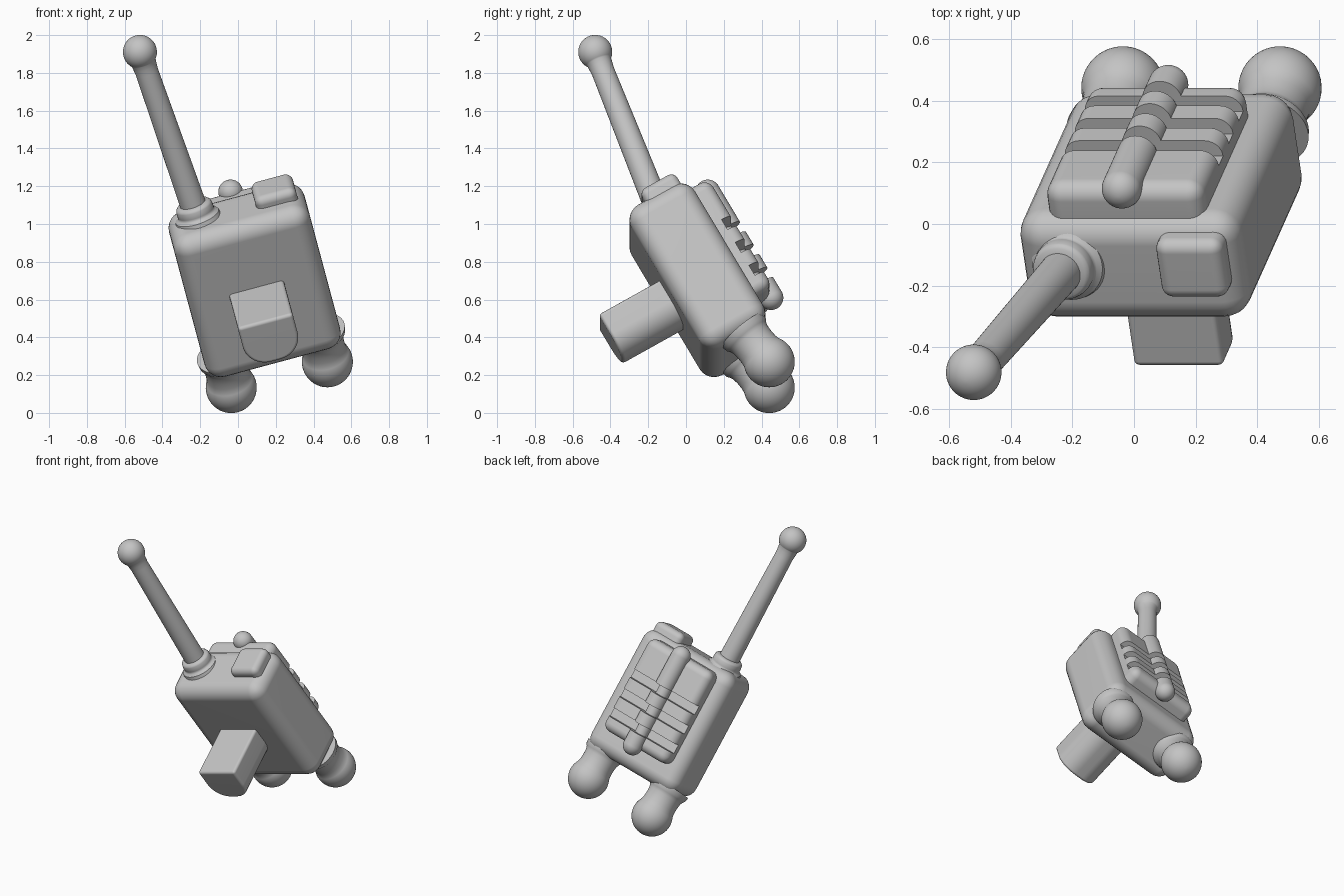
import bpy, bmesh
from math import radians, sin, cos, pi
from mathutils import Matrix, Vector

if "Cube" in bpy.data.objects:
    bpy.data.objects.remove(bpy.data.objects["Cube"])

# The radio is modelled upright, then leaned as a whole
LEAN = Matrix.Rotation(radians(-15), 4, 'Y') @ Matrix.Rotation(radians(30), 4, 'X')
MID = 0.265

grey = bpy.data.materials.new("plain grey")
grey.use_nodes = True
grey.diffuse_color = (0.55, 0.55, 0.55, 1)
grey.node_tree.nodes["Principled BSDF"].inputs["Base Color"].default_value = (0.55, 0.55, 0.55, 1)


def make(name, bm):
    bmesh.ops.recalc_face_normals(bm, faces=bm.faces)
    mesh = bpy.data.meshes.new(name)
    bm.to_mesh(mesh)
    bm.free()
    ob = bpy.data.objects.new(name, mesh)
    bpy.context.collection.objects.link(ob)
    mesh.materials.append(grey)
    return ob


def finish(ob, angle=38):
    """Bake modifiers, smooth the shading and lean the part."""
    graph = bpy.context.evaluated_depsgraph_get()
    mesh = bpy.data.meshes.new_from_object(ob.evaluated_get(graph))
    ob.modifiers.clear()
    ob.data = mesh
    mesh.shade_smooth()
    mesh.set_sharp_from_angle(angle=radians(angle))
    mod = ob.modifiers.new("even_normals", 'WEIGHTED_NORMAL')
    mod.keep_sharp = True
    ob.matrix_world = LEAN
    return ob


def add_box(bm, lo, hi):
    lo, hi = Vector(lo), Vector(hi)
    size = hi - lo
    bmesh.ops.create_cube(bm, size=1, matrix=Matrix.Translation((lo + hi) / 2)
                          @ Matrix.Diagonal((*size, 1)))


def bevel(ob, width, segments=6):
    mod = ob.modifiers.new("round_edges", 'BEVEL')
    mod.width, mod.segments = width, segments
    mod.limit_method, mod.angle_limit = 'ANGLE', radians(40)


def rounded_box(name, lo, hi, width):
    bm = bmesh.new()
    add_box(bm, lo, hi)
    ob = make(name, bm)
    bevel(ob, width)
    return ob


def arc(centre, radius, start, end, steps=14):
    """Profile points (distance along axis, radius) on a circle."""
    angles = [radians(start + (end - start) * i / steps) for i in range(steps + 1)]
    return [(centre + radius * sin(a), max(radius * cos(a), 0)) for a in angles]


def lathe(name, start, end, profile, sides=48):
    """Round part: profile turned about the line from start to end."""
    start, end = Vector(start), Vector(end)
    turn = (end - start).to_track_quat('Z', 'Y').to_matrix().to_4x4()
    bm = bmesh.new()
    verts = [bm.verts.new((r, 0, s)) for s, r in profile]
    edges = [bm.edges.new(pair) for pair in zip(verts, verts[1:])]
    bmesh.ops.spin(bm, geom=verts + edges, axis=(0, 0, 1), cent=(0, 0, 0),
                   angle=2 * pi, steps=sides, use_merge=True)
    bmesh.ops.remove_doubles(bm, verts=bm.verts, dist=0.0002)
    bmesh.ops.transform(bm, matrix=Matrix.Translation(start) @ turn, verts=bm.verts)
    return make(name, bm)


def capsule(name, start, end, radius):
    length = (Vector(end) - Vector(start)).length
    return lathe(name, start, end, arc(0, radius, -90, 0) + arc(length, radius, 0, 90))


# Main case and push button on top
finish(rounded_box("case", (-0.105, 0.185, 0.09), (0.638, 0.575, 0.985), 0.09))
finish(rounded_box("top_button", (0.375, 0.315, 0.9), (0.6, 0.53, 1.045), 0.04))

# Raised back panel and its central bar, both cut by cross grooves
panel = rounded_box("back_panel", (0, 0.5, 0.255), (0.53, 0.68, 0.94), 0.055)
bar = capsule("back_bar", (MID, 0.67, 0.26), (MID, 0.67, 0.93), 0.065)
bm = bmesh.new()
for i in range(3):
    base = 0.348 + 0.145 * i
    add_box(bm, (-0.2, 0.622, base), (0.8, 0.9, base + 0.063))
cutter = make("groove_cutter", bm)
cutter.hide_render = True
cutter.hide_set(True)
for ob in (panel, bar):
    mod = ob.modifiers.new("grooves", 'BOOLEAN')
    mod.operation, mod.solver, mod.object = 'DIFFERENCE', 'EXACT', cutter
for ob in (panel, bar):
    finish(ob)
bpy.data.objects.remove(cutter)
finish(capsule("bar_core", (MID, 0.64, 0.32), (MID, 0.64, 0.75), 0.045))

# Front clip: flat top and rounded underside, running forward
half, top, low, radius = 0.15, 0.605, 0.35, 0.125
outline = [(half, top), (-half, top)]
for side, first in ((-1, 180), (1, 270)):
    for i in range(11):
        a = radians(first + 9 * i)
        outline.append((side * (half - radius) + radius * cos(a), low + radius + radius * sin(a)))
bm = bmesh.new()
face = bm.faces.new([bm.verts.new((MID + x, -0.185, z)) for x, z in outline])
grown = bmesh.ops.extrude_face_region(bm, geom=[face])["geom"]
bmesh.ops.translate(bm, vec=(0, 0.45, 0),
                    verts=[g for g in grown if isinstance(g, bmesh.types.BMVert)])
clip = make("front_clip", bm)
bevel(clip, 0.018, 3)
finish(clip)

# Ball feet on short flared legs
for name, x in (("right_foot", 0.0), ("left_foot", 2 * MID - 0.003)):
    leg = [(0, 0), (0, 0.14), (0.03, 0.135), (0.045, 0.124), (0.065, 0.117), (0.1, 0.114), (0.135, 0.115)]
    finish(lathe(name, (x, 0.415, 0.12), (x, 0.451, -0.1), leg + arc(0.223, 0.135, -28, 90, 20)))

# Antenna with a collar and a ball tip
foot, tip = (0.062, 0.412, 0.965), (-0.007, 0.574, 1.955)
collar = [(0, 0), (0, 0.125), (0.022, 0.12), (0.032, 0.104)] + arc(0.055, 0.1, -8, 18, 6) \
    + [(0.096, 0.085), (0.1, 0.06), (0.1, 0)]
finish(lathe("antenna_collar", foot, tip, collar))
length = (Vector(tip) - Vector(foot)).length
rod = [(0.02, 0), (0.02, 0.07), (length - 0.12, 0.061), (length - 0.085, 0.064)]
finish(lathe("antenna", foot, tip, rod + arc(length, 0.09, -42, 90, 24)))
